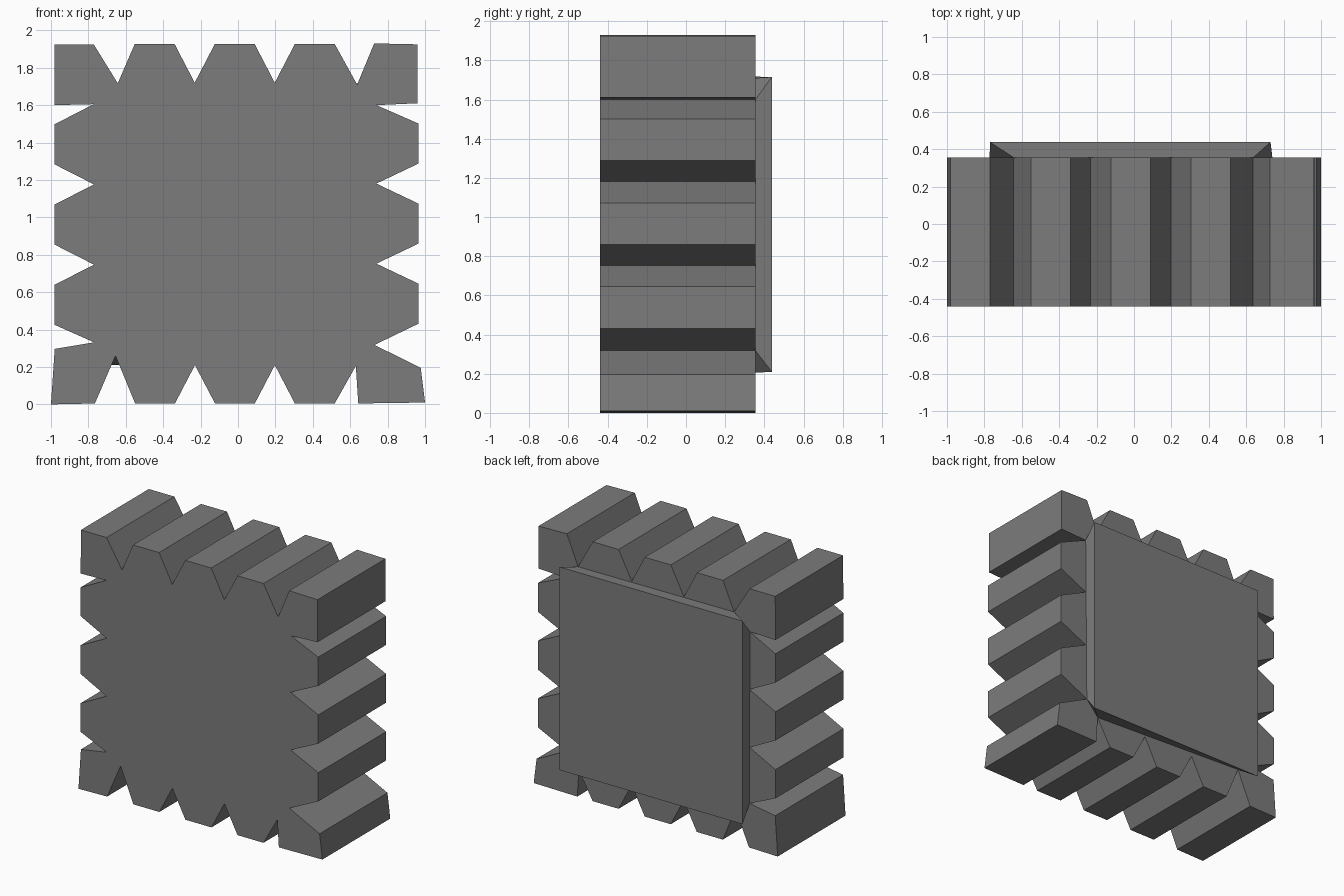
import bpy, bmesh

if "Cube" in bpy.data.objects:
    bpy.data.objects.remove(bpy.data.objects["Cube"])

FRONT, BACK, PANEL_BACK = -0.44, 0.355, 0.438

# Dark grey finish
dark = bpy.data.materials.new("dark_grey")
dark.diffuse_color = (0.2, 0.2, 0.2, 1)
dark.use_nodes = True
dark.node_tree.nodes["Principled BSDF"].inputs["Base Color"].default_value = dark.diffuse_color


def make_object(name, bm):
    bmesh.ops.recalc_face_normals(bm, faces=bm.faces)
    mesh = bpy.data.meshes.new(name)
    bm.to_mesh(mesh)
    bm.free()
    mesh.materials.append(dark)
    obj = bpy.data.objects.new(name, mesh)
    bpy.context.collection.objects.link(obj)
    return obj


def teeth(first, step, outer, inner, tooth=0.213):
    """Three flat teeth with V notches between them, as (along, out) pairs."""
    pts = []
    for i in range(3):
        a = first + i * step
        b = a + (tooth if step > 0 else -tooth)
        pts += [(a, outer), (b, outer)]
        if i < 2:
            pts.append(((b + first + (i + 1) * step) / 2, inner))
    return pts


# Toothed outline, counter-clockwise seen from the front; corners are irregular
outline = [(-1.0, 0.0), (-0.765, 0.005), (-0.655, 0.26)]
outline += teeth(-0.55, 0.427, 0.005, 0.21)
outline += [(0.63, 0.205), (0.643, 0.005), (1.0, 0.01), (0.977, 0.195), (0.73, 0.318)]
outline += [(x, z) for z, x in teeth(0.432, 0.428, 0.966, 0.74)]
outline += [(0.74, 1.6), (0.96, 1.61), (0.96, 1.925), (0.728, 1.93), (0.637, 1.71)]
outline += teeth(0.517, -0.428, 1.927, 1.72)
outline += [(-0.643, 1.717), (-0.77, 1.923), (-0.98, 1.923), (-0.982, 1.6), (-0.772, 1.605)]
outline += [(x, z) for z, x in teeth(1.497, -0.429, -0.982, -0.77)]
outline += [(-0.77, 0.332), (-0.98, 0.297)]

# Toothed block: outline extruded front to back
bm = bmesh.new()
face = bm.faces.new([bm.verts.new((x, FRONT, z)) for x, z in outline])
ext = bmesh.ops.extrude_face_region(bm, geom=[face], use_keep_orig=True)
for v in ext["geom"]:
    if isinstance(v, bmesh.types.BMVert):
        v.co.y = BACK
make_object("toothed_block", bm)

# Raised back panel: clipped-corner base opening out to a full rectangle
bm = bmesh.new()
base = [(-0.655, 0.26), (0.63, 0.205), (0.73, 0.318), (0.74, 1.6),
        (0.637, 1.71), (-0.643, 1.717), (-0.772, 1.605), (-0.77, 0.332)]
rect = [(-0.77, 0.21), (0.73, 0.21), (0.73, 1.715), (-0.77, 1.715)]
b = [bm.verts.new((x, BACK, z)) for x, z in base]
r = [bm.verts.new((x, PANEL_BACK, z)) for x, z in rect]
bm.faces.new(r)
bm.faces.new(b)
for i in range(4):
    j = (i + 1) % 4
    p, q, s = b[2 * i], b[2 * i + 1], b[(2 * i + 2) % 8]
    bm.faces.new((p, q, r[j], r[i]))
    bm.faces.new((q, s, r[j]))
make_object("back_panel", bm)
